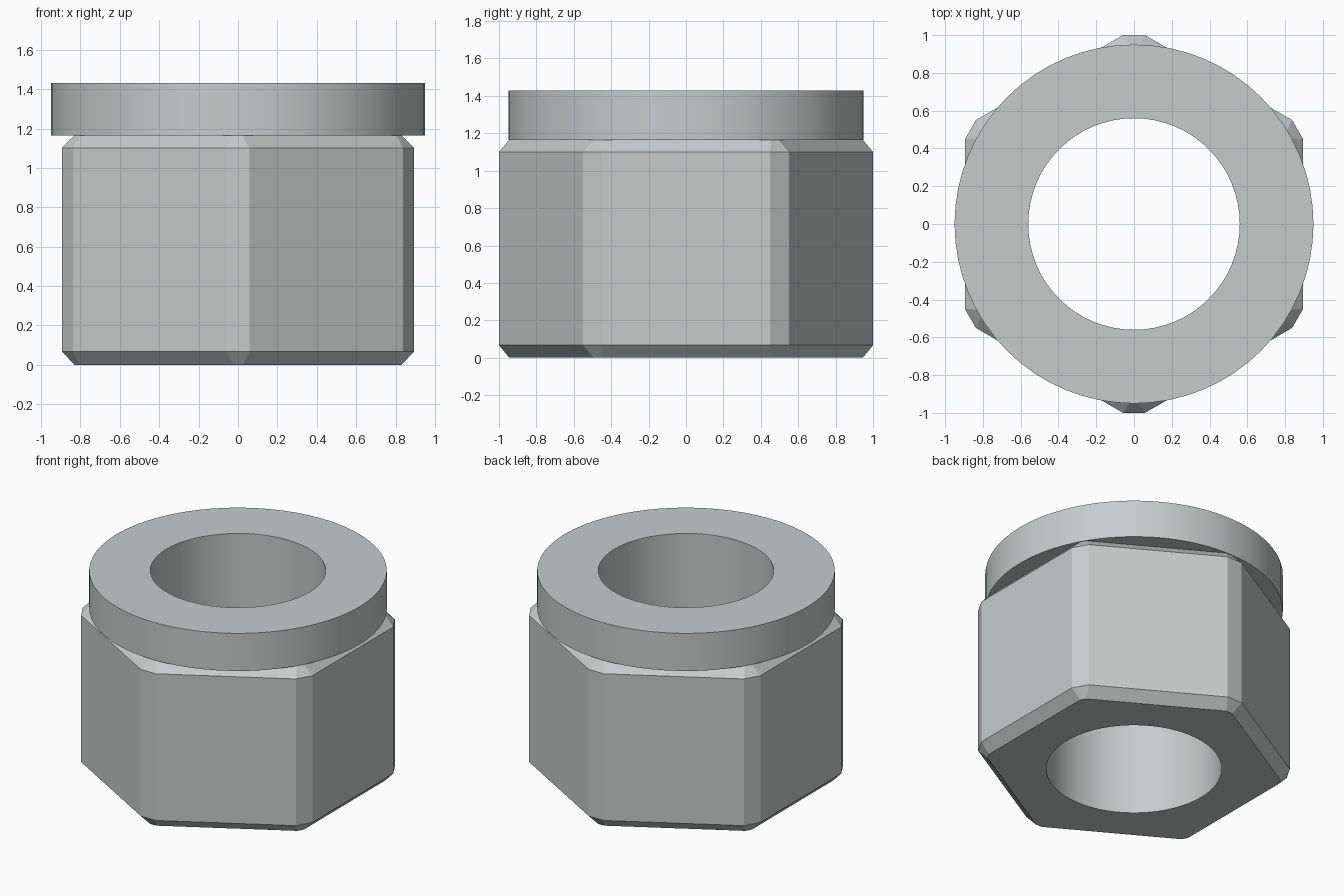
import bpy, bmesh, math
from mathutils import Vector

cube = bpy.data.objects.get("Cube")
if cube:
    bpy.data.objects.remove(cube, do_unlink=True)

SEGMENTS = 64
BORE = 0.56
SEAM = 1.165      # height where the collar sits on the nut
TOP = 1.43

steel = bpy.data.materials.new("light steel grey")
steel.use_nodes = True
colour = (0.58, 0.60, 0.60, 1)
steel.diffuse_color = colour
steel.node_tree.nodes["Principled BSDF"].inputs["Base Color"].default_value = colour


def circle(radius):
    step = math.tau / SEGMENTS
    return [(radius * math.cos(i * step), radius * math.sin(i * step)) for i in range(SEGMENTS)]


def cut_hexagon(apothem, half_cut):
    """Hexagon pointing along y, each corner cut off by a short flat."""
    tip = apothem / math.cos(math.pi / 6) - half_cut / math.sqrt(3)
    points = []
    for i in range(6):
        a = math.radians(90 + 60 * i)
        out, side = Vector((math.cos(a), math.sin(a))), Vector((-math.sin(a), math.cos(a)))
        points += [out * tip - side * half_cut, out * tip + side * half_cut]
    return points


def add_wall(bm, sections):
    """Loft a wall through (outline, height) sections; return first and last loops."""
    loops = [[bm.verts.new((x, y, z)) for x, y in outline] for outline, z in sections]
    for a, b in zip(loops, loops[1:]):
        for i in range(len(a)):
            j = (i + 1) % len(a)
            bm.faces.new((a[i], a[j], b[j], b[i]))
    return loops[0], loops[-1]


def bored_solid(name, sections):
    """Closed solid with the given outside and a round bore through it."""
    bm = bmesh.new()
    outer = add_wall(bm, sections)
    inner = add_wall(bm, [(circle(BORE), sections[0][1]), (circle(BORE), sections[-1][1])])
    for out_loop, in_loop in zip(outer, inner):
        edges = [bm.edges.get((loop[i - 1], loop[i]))
                 for loop in (out_loop, in_loop) for i in range(len(loop))]
        bmesh.ops.triangle_fill(bm, use_beauty=True, edges=edges, normal=(0, 0, 1))
    bmesh.ops.recalc_face_normals(bm, faces=bm.faces[:])
    mesh = bpy.data.meshes.new(name)
    bm.to_mesh(mesh)
    bm.free()
    mesh.materials.append(steel)
    obj = bpy.data.objects.new(name, mesh)
    bpy.context.collection.objects.link(obj)
    bpy.ops.object.select_all(action='DESELECT')
    obj.select_set(True)
    bpy.context.view_layer.objects.active = obj
    bpy.ops.object.shade_smooth_by_angle(angle=math.radians(15))
    return obj


# Hexagonal nut body with chamfered rims and corners
wide = cut_hexagon(0.895, 0.058)
narrow = cut_hexagon(0.83, 0.023)
bored_solid("hex_body", [(narrow, 0), (wide, 0.067), (wide, 1.10), (narrow, SEAM)])

# Round collar on top
bored_solid("round_collar", [(circle(0.95), SEAM), (circle(0.95), TOP)])
